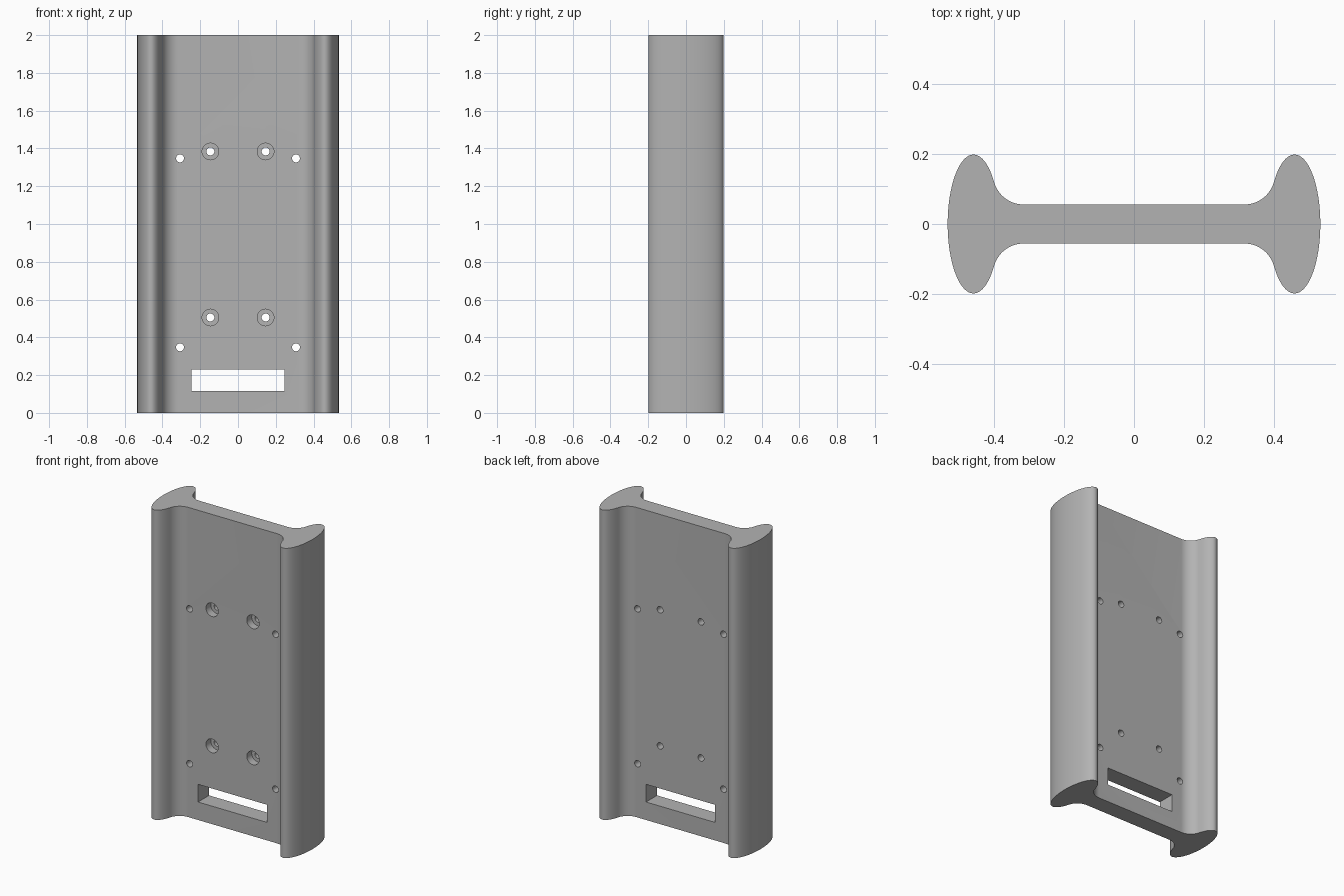
import bpy, bmesh, math
from mathutils import Matrix

if "Cube" in bpy.data.objects:
    bpy.data.objects.remove(bpy.data.objects["Cube"])

HEIGHT = 2.0
WEB = 0.056                      # half thickness of the web
CX, RX, RY = 0.46, 0.074, 0.199  # elliptical side rails

grey = bpy.data.materials.new("grey")
grey.diffuse_color = (0.45, 0.45, 0.45, 1)
grey.use_nodes = True
grey.node_tree.nodes["Principled BSDF"].inputs["Base Color"].default_value = grey.diffuse_color


def quarter_profile():
    """Section in the +x +y quarter, from the rail's outer tip to the web."""
    px = 0.401                                   # where the fillet meets the rail
    t_end = math.acos((px - CX) / RX)
    py = RY * math.sin(t_end)
    n = 36
    pts = [(CX + RX * math.cos(t_end * i / n), RY * math.sin(t_end * i / n))
           for i in range(n + 1)]
    # fillet tangent to both rail and web
    nx, ny = math.cos(t_end) / RX, math.sin(t_end) / RY
    length = math.hypot(nx, ny)
    nx, ny = nx / length, ny / length
    r = (py - WEB) / (1 - ny)
    cx, cy = px + nx * r, WEB + r
    a0 = math.atan2(-ny, -nx)
    for i in range(1, 17):
        a = a0 + (-math.pi / 2 - a0) * i / 16
        pts.append((cx + r * math.cos(a), cy + r * math.sin(a)))
    return pts


# Plate: mirrored section extruded upward
q = quarter_profile()
outline = q + [(-x, y) for x, y in reversed(q)]
outline += [(x, -y) for x, y in reversed(outline[1:-1])]
bm = bmesh.new()
base = bm.faces.new([bm.verts.new((x, y, 0)) for x, y in outline])
ext = bmesh.ops.extrude_face_region(bm, geom=[base])
bmesh.ops.translate(bm, vec=(0, 0, HEIGHT),
                    verts=[g for g in ext["geom"] if isinstance(g, bmesh.types.BMVert)])
bmesh.ops.recalc_face_normals(bm, faces=bm.faces)
mesh = bpy.data.meshes.new("mounting_plate")
bm.to_mesh(mesh)
bm.free()
plate = bpy.data.objects.new("mounting_plate", mesh)
bpy.context.collection.objects.link(plate)
mesh.materials.append(grey)


def make_cutter(name, build):
    b = bmesh.new()
    build(b)
    bmesh.ops.recalc_face_normals(b, faces=b.faces)
    me = bpy.data.meshes.new(name)
    b.to_mesh(me)
    b.free()
    me.materials.append(grey)
    ob = bpy.data.objects.new(name, me)
    bpy.context.collection.objects.link(ob)
    ob.hide_render = True
    mod = plate.modifiers.new(name, 'BOOLEAN')
    mod.operation, mod.solver, mod.object = 'DIFFERENCE', 'EXACT', ob
    return ob


def drill(b, x, z, r, y0, y1):
    m = Matrix.Translation((x, (y0 + y1) / 2, z)) @ Matrix.Rotation(math.pi / 2, 4, 'X')
    bmesh.ops.create_cone(b, cap_ends=True, segments=32, radius1=r, radius2=r,
                          depth=y1 - y0, matrix=m)


def through_holes(b):
    for s in (-1, 1):
        for x, z in ((0.307, 1.347), (0.307, 0.347), (0.146, 1.384), (0.146, 0.505)):
            drill(b, s * x, z, 0.021, -0.15, 0.15)


def counterbores(b):
    for s in (-1, 1):
        for z in (1.384, 0.505):
            drill(b, s * 0.146, z, 0.044, -0.15, -0.006)


def slot(b):
    m = Matrix.Translation((0, 0, 0.173)) @ Matrix.Diagonal((0.492, 0.3, 0.114, 1))
    bmesh.ops.create_cube(b, size=1, matrix=m)


cutters = [make_cutter("hole_cutter", through_holes),
           make_cutter("counterbore_cutter", counterbores),
           make_cutter("slot_cutter", slot)]

# Apply the cuts, drop the cutters, smooth the curved walls
bpy.context.view_layer.objects.active = plate
plate.select_set(True)
for mod in list(plate.modifiers):
    bpy.ops.object.modifier_apply(modifier=mod.name)
for c in cutters:
    bpy.data.objects.remove(c, do_unlink=True)
bpy.ops.object.shade_smooth_by_angle(angle=math.radians(30))
